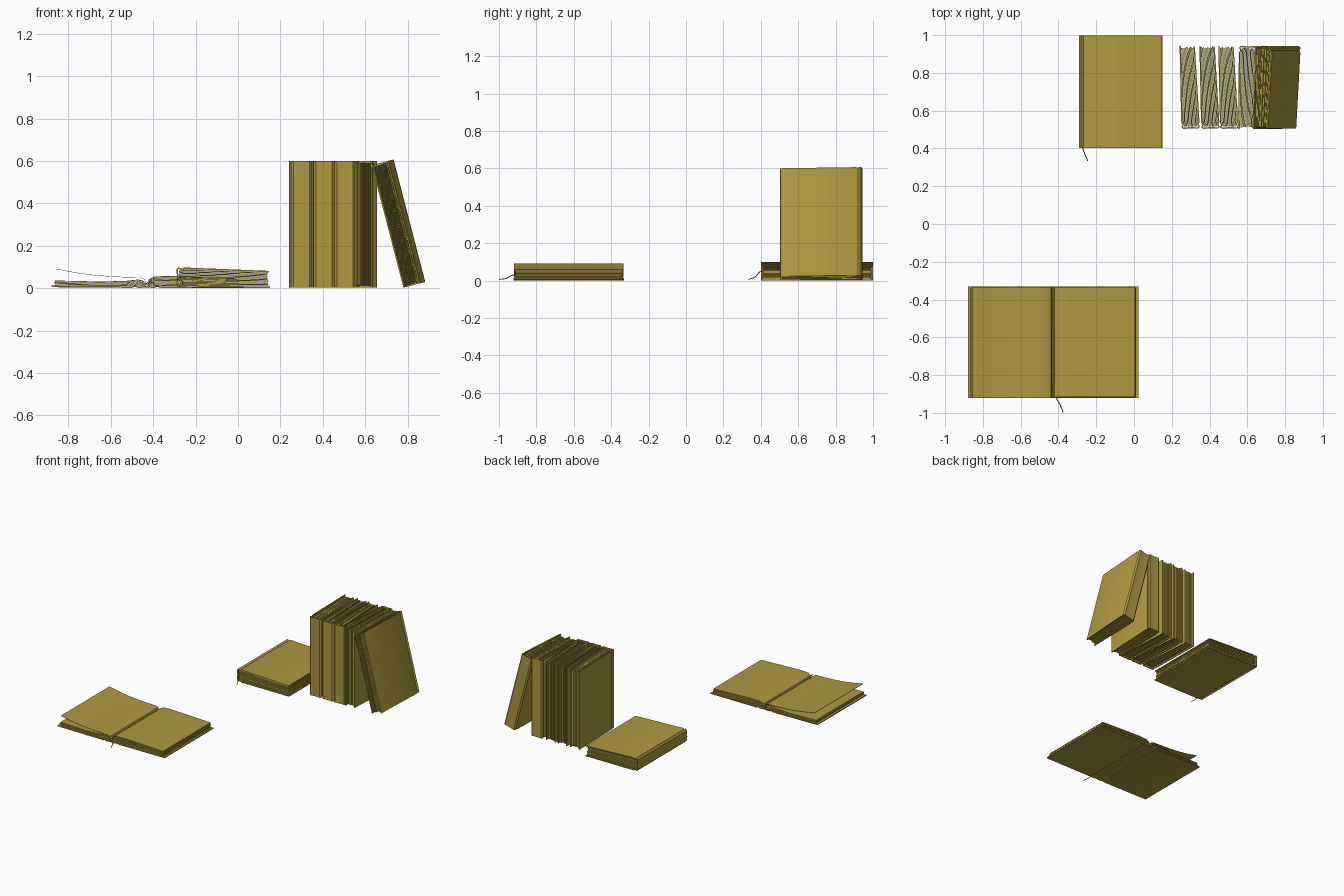
import bpy, bmesh, math, random
from mathutils import Matrix, Vector

if "Cube" in bpy.data.objects:
    bpy.data.objects.remove(bpy.data.objects["Cube"])

random.seed(4)
mat = bpy.data.materials.new("olive")
mat.diffuse_color = (0.42, 0.32, 0.05, 1)
mat.use_nodes = True
mat.node_tree.nodes["Principled BSDF"].inputs["Base Color"].default_value = mat.diffuse_color


def prism(bm, profile, y0, y1):
    """Closed xz profile extruded from y0 to y1."""
    a = [bm.verts.new((x, y0, z)) for x, z in profile]
    b = [bm.verts.new((x, y1, z)) for x, z in profile]
    n = len(a)
    bm.faces.new(a)
    bm.faces.new(b[::-1])
    for i in range(n):
        bm.faces.new((a[i], b[i], b[(i + 1) % n], a[(i + 1) % n]))


def thick(path, t):
    """Closed profile made by thickening an open xz path by t."""
    pts = [Vector(p) for p in path]
    side = []
    for i, p in enumerate(pts):
        d = (pts[min(i + 1, len(pts) - 1)] - pts[max(i - 1, 0)]).normalized()
        side.append(Vector((-d.y, d.x)) * t / 2)
    return [p + s for p, s in zip(pts, side)] + [p - s for p, s in zip(pts[::-1], side[::-1])]


def leaves(bm, low, high, y0, y1, count=11):
    """Stack of page bundles between two matching paths, with uneven edges."""
    for k in range(count):
        t0, t1 = k / count, (k + 0.72) / count
        if k == count - 1:
            t1 = 1
        j = random.uniform(-0.008, 0.004)
        sheet = [[Vector(a).lerp(Vector(b), t) for a, b in zip(low, high)] for t in (t0, t1)]
        for s in sheet:
            s[-1].x += math.copysign(j, s[-1].x - s[0].x) * (1 if j < 0 else 0.7)
        e0, e1 = random.uniform(0, 0.007), random.uniform(0, 0.007)
        prism(bm, sheet[0] + sheet[1][::-1], y0 + e0, y1 - e1)


def finish(bm, name, matrix=Matrix()):
    bmesh.ops.recalc_face_normals(bm, faces=bm.faces)
    me = bpy.data.meshes.new(name)
    bm.to_mesh(me)
    bm.free()
    ob = bpy.data.objects.new(name, me)
    bpy.context.collection.objects.link(ob)
    ob.matrix_world = matrix
    me.materials.append(mat)
    bpy.context.view_layer.objects.active = ob
    ob.select_set(True)
    bpy.ops.object.shade_smooth_by_angle(angle=math.radians(30))
    ob.select_set(False)


def ribbon(name, points):
    cu = bpy.data.curves.new(name, 'CURVE')
    cu.dimensions = '3D'
    cu.bevel_depth = 0.0025
    cu.bevel_resolution = 1
    cu.resolution_u = 6
    sp = cu.splines.new('BEZIER')
    sp.bezier_points.add(len(points) - 1)
    for bp, p in zip(sp.bezier_points, points):
        bp.co = p
        bp.handle_left_type = bp.handle_right_type = 'AUTO'
    cu.materials.append(mat)
    bpy.context.collection.objects.link(bpy.data.objects.new(name, cu))


# closed book: spine at local x = 0, height along y, thickness along z
H = 0.597
def closed_book(name, matrix):
    bm = bmesh.new()
    prism(bm, thick([(0.44, 0.004), (0.035, 0.004), (0.022, 0.011), (0.01, 0.004),
                     (0.003, 0.012), (0.006, 0.05), (0.003, 0.088), (0.01, 0.096),
                     (0.022, 0.088), (0.035, 0.094), (0.435, 0.078)], 0.007), 0, H)
    finish(bm, name + "_cover", matrix)
    bm = bmesh.new()
    leaves(bm, [(0.012, 0.016), (0.04, 0.009), (0.427, 0.009)],
           [(0.012, 0.082), (0.04, 0.089), (0.427, 0.073)], 0.006, H - 0.006)
    finish(bm, name + "_pages", matrix)


closed_book("lying_book", Matrix.Translation((-0.29, 0.402, 0)))
ribbon("lying_bookmark", [(-0.27, 0.46, 0.05), (-0.27, 0.40, 0.05), (-0.26, 0.37, 0.02), (-0.245, 0.335, 0.006)])

# upright row: three with spines to the front, one turned round
upright = Matrix(((0, 0, 1, 0), (1, 0, 0, 0), (0, 1, 0, 0), (0, 0, 0, 1)))
turned = Matrix(((0, 0, 1, 0), (-1, 0, 0, 0), (0, -1, 0, H), (0, 0, 0, 1)))
for i, x in enumerate((0.25, 0.355, 0.455)):
    closed_book(f"upright_book_{i + 1}", Matrix.Translation((x, 0.503, 0.003))
                @ Matrix.Rotation(math.radians(1.2), 4, 'Z') @ upright)
closed_book("turned_book", Matrix.Translation((0.555, 0.943, 0.003))
            @ Matrix.Rotation(math.radians(-0.6), 4, 'Z') @ turned)

# book leaning on the row
closed_book("leaning_book", Matrix.Translation((0.787, 0.943, 0.004))
            @ Matrix.Rotation(math.radians(-14.5), 4, 'Y')
            @ Matrix.Rotation(math.radians(-1), 4, 'Z') @ turned)

# open book
Y0, Y1 = -0.922, -0.332
bm = bmesh.new()
prism(bm, thick([(-0.88, 0.008), (-0.5, 0.005), (-0.485, 0.01), (-0.47, 0.004), (-0.43, 0.007),
                 (-0.395, 0.004), (-0.38, 0.01), (-0.365, 0.005), (0.025, 0.006)], 0.007), Y0, Y1)
finish(bm, "open_cover")
bm = bmesh.new()
leaves(bm, [(-0.434, 0.011), (-0.45, 0.011), (-0.48, 0.013), (-0.53, 0.009), (-0.65, 0.009), (-0.86, 0.011)],
       [(-0.434, 0.018), (-0.445, 0.034), (-0.47, 0.041), (-0.53, 0.034), (-0.65, 0.031), (-0.862, 0.036)],
       Y0 + 0.004, Y1 - 0.004, 6)
finish(bm, "open_left_pages")
bm = bmesh.new()
leaves(bm, [(-0.428, 0.011), (-0.415, 0.011), (-0.39, 0.013), (-0.34, 0.01), (-0.2, 0.01), (0.006, 0.01)],
       [(-0.428, 0.018), (-0.42, 0.042), (-0.395, 0.054), (-0.34, 0.058), (-0.2, 0.053), (0.002, 0.046)],
       Y0 + 0.004, Y1 - 0.004, 8)
finish(bm, "open_right_pages")
bm = bmesh.new()
prism(bm, thick([(-0.434, 0.02), (-0.441, 0.042), (-0.46, 0.05), (-0.52, 0.051), (-0.6, 0.055),
                 (-0.68, 0.061), (-0.76, 0.072), (-0.855, 0.09)], 0.002), Y0 + 0.002, Y1 - 0.002)
finish(bm, "raised_page")
ribbon("open_bookmark", [(-0.431, -0.36, 0.02), (-0.431, -0.88, 0.022), (-0.41, -0.925, 0.03),
                         (-0.39, -0.96, 0.012), (-0.375, -0.998, 0.006)])
